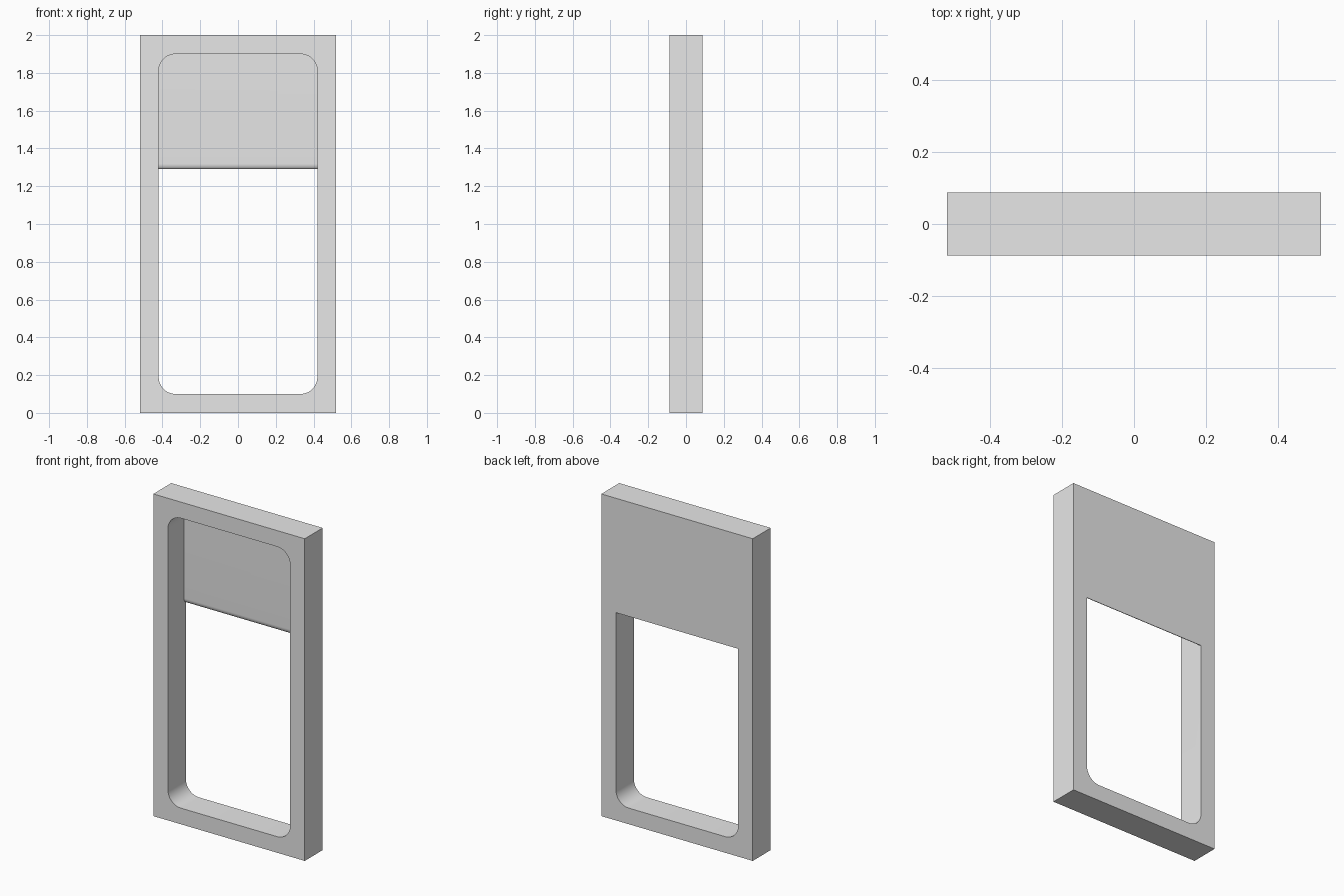
import bpy, bmesh, math
from mathutils import Vector

WIDTH, DEPTH, HEIGHT = 1.04, 0.176, 2.0
BORDER, CORNER = 0.1, 0.09          # frame border and opening corner radius
PANEL, LIP, PANEL_Z = 0.018, 0.03, 1.29

cube = bpy.data.objects.get("Cube")
if cube:
    bpy.data.objects.remove(cube, do_unlink=True)

grey = bpy.data.materials.new("plain grey")
grey.use_nodes = True
grey.diffuse_color = (0.8, 0.8, 0.8, 1)
grey.node_tree.nodes["Principled BSDF"].inputs["Base Color"].default_value = (0.8, 0.8, 0.8, 1)


def arc(cx, cy, rx, ry, start, steps=12):
    """Quarter ellipse, counter-clockwise from the start angle in degrees."""
    angles = [math.radians(start + 90 * i / steps) for i in range(steps + 1)]
    return [(cx + rx * math.cos(a), cy + ry * math.sin(a)) for a in angles]


def prism(name, outline, to_point, offset):
    """Extrude a flat outline, placed by to_point, along offset."""
    bm = bmesh.new()
    face = bm.faces.new([bm.verts.new(to_point(*p)) for p in outline])
    extruded = bmesh.ops.extrude_face_region(bm, geom=[face], use_keep_orig=True)
    verts = [v for v in extruded["geom"] if isinstance(v, bmesh.types.BMVert)]
    bmesh.ops.translate(bm, verts=verts, vec=Vector(offset))
    bmesh.ops.recalc_face_normals(bm, faces=bm.faces)
    mesh = bpy.data.meshes.new(name)
    bm.to_mesh(mesh)
    bm.free()
    mesh.materials.append(grey)
    obj = bpy.data.objects.new(name, mesh)
    bpy.context.collection.objects.link(obj)
    return obj


def subtract(target, tool):
    """Cut the tool from the target, then discard the tool."""
    mod = target.modifiers.new("cut", "BOOLEAN")
    mod.operation, mod.solver, mod.object = "DIFFERENCE", "EXACT", tool
    bpy.ops.object.select_all(action="DESELECT")
    bpy.context.view_layer.objects.active = target
    target.select_set(True)
    bpy.ops.object.modifier_apply(modifier=mod.name)
    bpy.data.objects.remove(tool, do_unlink=True)


# Solid slab
w, d = WIDTH / 2, DEPTH / 2
frame = prism("frame", [(-w, 0), (w, 0), (w, HEIGHT), (-w, HEIGHT)],
              lambda x, z: (x, -d, z), (0, DEPTH, 0))

# Rounded opening
x = w - BORDER - CORNER
low, high = BORDER + CORNER, HEIGHT - BORDER - CORNER
corners = [(x, high, 0), (-x, high, 90), (-x, low, 180), (x, low, 270)]
outline = [p for cx, cz, start in corners for p in arc(cx, cz, CORNER, CORNER, start)]
opening = prism("opening", outline, lambda x, z: (x, -0.2, z), (0, 0.4, 0))

# Thin back panel with a rounded lower lip stays in the upper opening
profile = arc(d, PANEL_Z + LIP, PANEL, LIP, 180)
profile += [(0.3, PANEL_Z), (0.3, 2.2), (d - PANEL, 2.2)]
panel = prism("panel", profile, lambda y, z: (-0.7, y, z), (1.4, 0, 0))

subtract(opening, panel)
subtract(frame, opening)
bpy.ops.object.shade_smooth_by_angle(angle=math.radians(30))
